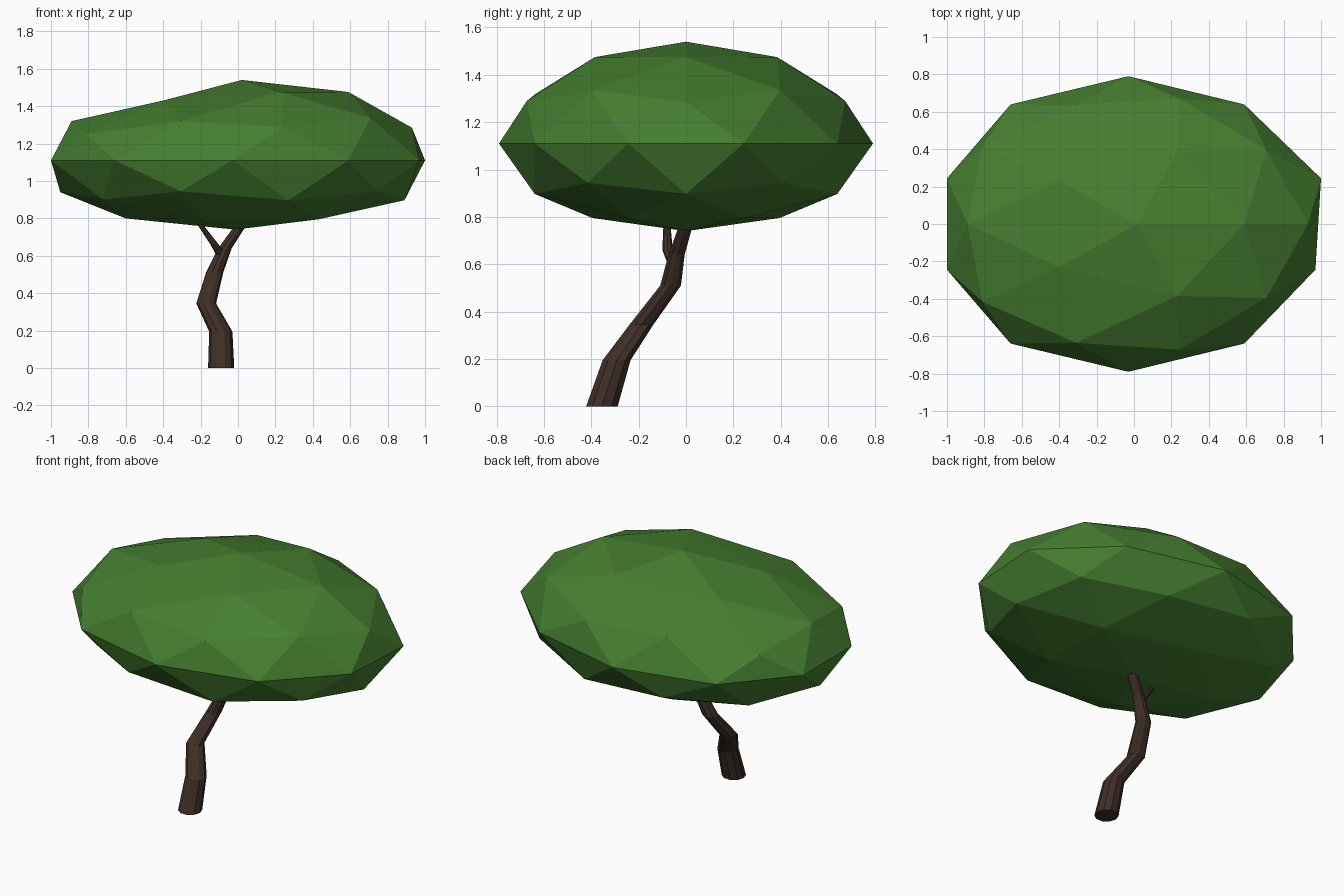
import bpy, bmesh
from math import cos, sin, tau

if "Cube" in bpy.data.objects:
    bpy.data.objects.remove(bpy.data.objects["Cube"])


def finish(name, bm, color):
    bmesh.ops.recalc_face_normals(bm, faces=bm.faces)
    mesh = bpy.data.meshes.new(name)
    bm.to_mesh(mesh)
    bm.free()
    mat = bpy.data.materials.new(name + "_color")
    mat.diffuse_color = (*color, 1)
    mat.use_nodes = True
    mat.node_tree.nodes["Principled BSDF"].inputs["Base Color"].default_value = mat.diffuse_color
    mesh.materials.append(mat)
    obj = bpy.data.objects.new(name, mesh)
    bpy.context.collection.objects.link(obj)
    return obj


def limb(name, path, sides=10):
    """Tapered tube through (x, y, z, radius) stations with level rings."""
    bm = bmesh.new()
    rings = [[bm.verts.new((x + r * cos(tau * i / sides), y + r * sin(tau * i / sides), z))
              for i in range(sides)] for x, y, z, r in path]
    for a, b in zip(rings, rings[1:]):
        for i in range(sides):
            j = (i + 1) % sides
            bm.faces.new((a[i], a[j], b[j], b[i]))
    bm.faces.new(rings[0])
    bm.faces.new(rings[-1])
    return finish(name, bm, BARK)


BARK = (0.05, 0.028, 0.02)
LEAF = (0.06, 0.21, 0.03)

# Leaning trunk and its side branch
limb("trunk", [(-.09, -.355, 0, .07), (-.092, -.293, .195, .062), (-.17, -.188, .345, .053),
               (-.125, -.065, .51, .046), (-.07, -.04, .64, .036), (.005, -.005, .75, .031),
               (.03, .0, .82, .022)])
limb("branch", [(-.08, -.045, .58, .024), (-.125, -.078, .66, .022),
                (-.19, -.08, .75, .016), (-.24, -.07, .83, .01)], 8)

# Canopy: flattened icosphere, with a few vertex rings nudged off the ellipsoid
# (unit x, unit z) -> (x, |y|, z), None keeps the default
NUDGES = {
    (0, 1): (.02, None, None), (.526, .851): (.59, None, None),
    (.894, .447): (.93, None, 1.285), (-.851, .526): (-.89, None, 1.32),
    (-.425, .851): (-.40, .23, 1.43), (.162, .851): (.23, .385, 1.475),
    (-.724, .447): (-.81, None, 1.25), (-.263, .526): (-.31, .635, 1.32),
    (.276, .447): (.24, None, 1.29), (.588, 0): (.59, None, None),
    (-.588, 0): (-.66, None, None), (0, 0): (-.03, None, None),
    (.951, 0): (.985, None, None), (-.951, 0): (-1, None, None),
    (-.894, -.447): (-.95, None, .94), (-.526, -.851): (-.60, None, .80),
    (.851, -.526): (.89, None, .897), (-.688, -.526): (-.72, None, .90),
    (.263, -.526): (.27, None, .897),
}
bm = bmesh.new()
bmesh.ops.create_icosphere(bm, subdivisions=2, radius=1)
for v in bm.verts:
    ux, uy, uz = v.co
    new = [1.05 * ux - .015, .79 * abs(uy), 1.11 + uz * (.43 if uz > 0 else .37)]
    for (kx, kz), target in NUDGES.items():
        if abs(kx - ux) < .02 and abs(kz - uz) < .02:
            new = [n if t is None else t for n, t in zip(new, target)]
    # right-hand equator is slightly skewed towards the back
    if ux > .9 and abs(uz) < .02:
        new[0] += .015 if uy > 0 else -.015
    v.co = (new[0], new[1] if uy >= 0 else -new[1], new[2])
finish("canopy", bm, LEAF)
